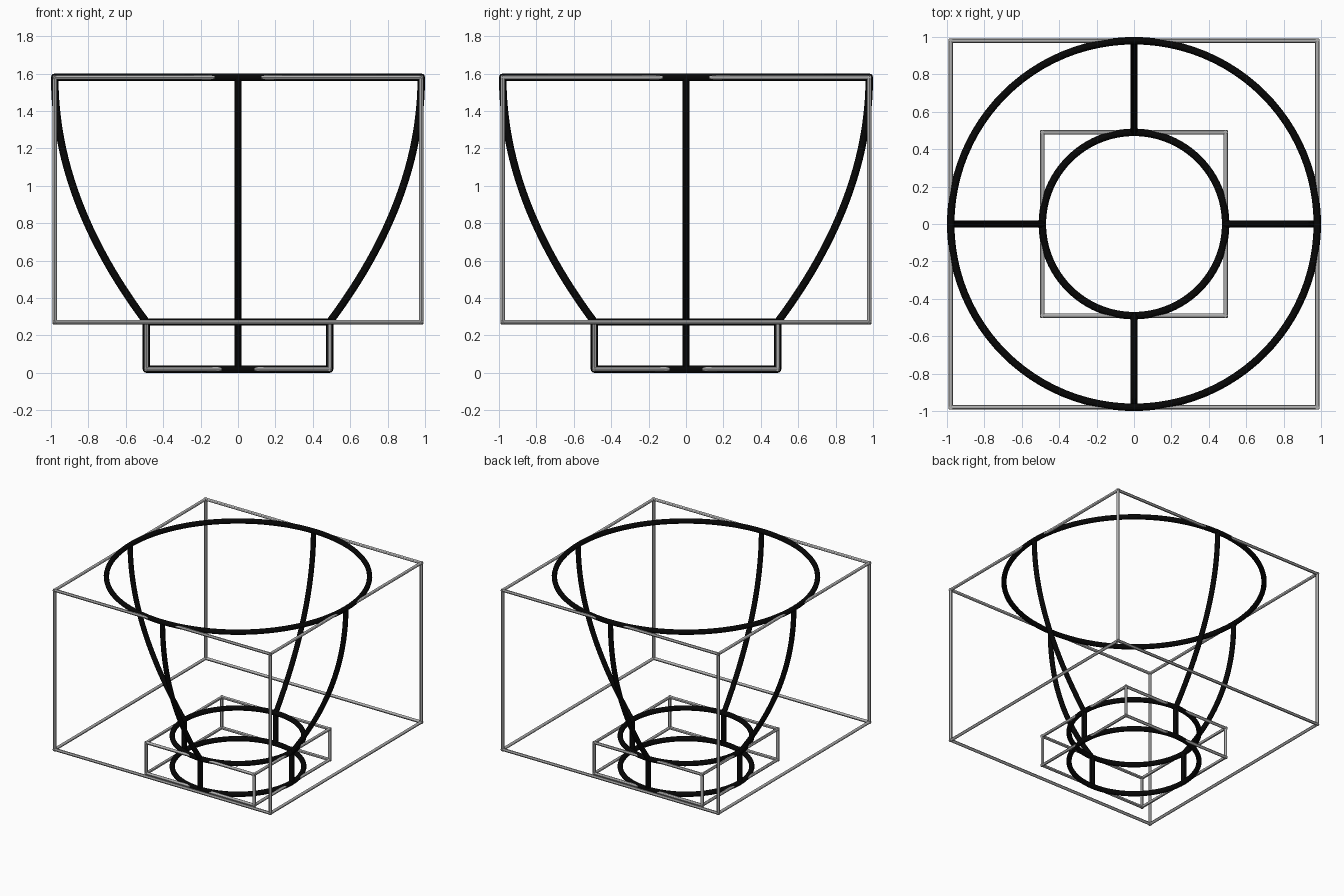
import bpy
import math
from itertools import product

cube = bpy.data.objects.get("Cube")
if cube:
    bpy.data.objects.remove(cube, do_unlink=True)

BASE_R, RIM_R = 0.49, 0.98
Z_FOOT, Z_WAIST, Z_RIM = 0.02, 0.272, 1.58
THICK, THIN = 0.02, 0.012


def make_material(name, value):
    mat = bpy.data.materials.new(name)
    mat.use_nodes = True
    colour = (value, value, value, 1)
    mat.diffuse_color = colour
    mat.node_tree.nodes["Principled BSDF"].inputs["Base Color"].default_value = colour
    return mat


black = make_material("black", 0.002)
grey = make_material("grey", 0.42)


def tubes(name, paths, radius, mat, closed=False):
    """Round tubes along point paths, turned into one smooth mesh."""
    curve = bpy.data.curves.new(name, "CURVE")
    curve.dimensions = "3D"
    curve.bevel_depth = radius
    curve.bevel_resolution = 4
    curve.use_fill_caps = not closed
    for path in paths:
        spline = curve.splines.new("POLY")
        spline.points.add(len(path) - 1)
        for point, co in zip(spline.points, path):
            point.co = (*co, 1)
        spline.use_cyclic_u = closed
    obj = bpy.data.objects.new(name, curve)
    bpy.context.collection.objects.link(obj)
    curve.materials.append(mat)
    bpy.ops.object.select_all(action="DESELECT")
    obj.select_set(True)
    bpy.context.view_layer.objects.active = obj
    bpy.ops.object.convert(target="MESH")
    bpy.ops.object.shade_smooth_by_angle()


def ring(name, radius, z, count=96):
    angles = [math.tau * i / count for i in range(count)]
    path = [(radius * math.cos(a), radius * math.sin(a), z) for a in angles]
    tubes(name, [path], THICK, black, closed=True)


def box_frame(name, half, z0, z1):
    """The twelve edges of a square box, with ends lapping at the corners."""
    lo, hi, ext = (-half, -half, z0), (half, half, z1), THIN * 0.8
    paths = []
    for axis in range(3):
        u, v = [i for i in range(3) if i != axis]
        for cu, cv in product((lo[u], hi[u]), (lo[v], hi[v])):
            a, b = [0, 0, 0], [0, 0, 0]
            a[u] = b[u] = cu
            a[v] = b[v] = cv
            a[axis], b[axis] = lo[axis] - ext, hi[axis] + ext
            paths.append([a, b])
    tubes(name, paths, THIN, grey)


# Round hoops of the foot and the bowl
ring("foot_ring", BASE_R, Z_FOOT)
ring("waist_ring", BASE_R, Z_WAIST)
ring("rim_ring", RIM_R, Z_RIM)

# Four upright posts of the foot and four curved ribs of the bowl
STEPS = 24
profile = []
for i in range(STEPS + 1):
    t = 1 - i / STEPS
    profile.append((RIM_R - (RIM_R - BASE_R) * t * t,
                    Z_RIM - (Z_RIM - Z_WAIST) * t))
for side, dx, dy in (("left", 1, 0), ("back", 0, 1), ("right", -1, 0), ("front", 0, -1)):
    tubes(side + "_post",
          [[(BASE_R * dx, BASE_R * dy, z) for z in (Z_FOOT, Z_WAIST)]], THICK, black)
    tubes(side + "_rib", [[(r * dx, r * dy, z) for r, z in profile]], THICK, black)

# Thin square frames bounding the foot and the bowl
box_frame("foot_frame", BASE_R, Z_FOOT, Z_WAIST)
box_frame("bowl_frame", RIM_R, Z_WAIST, Z_RIM)
